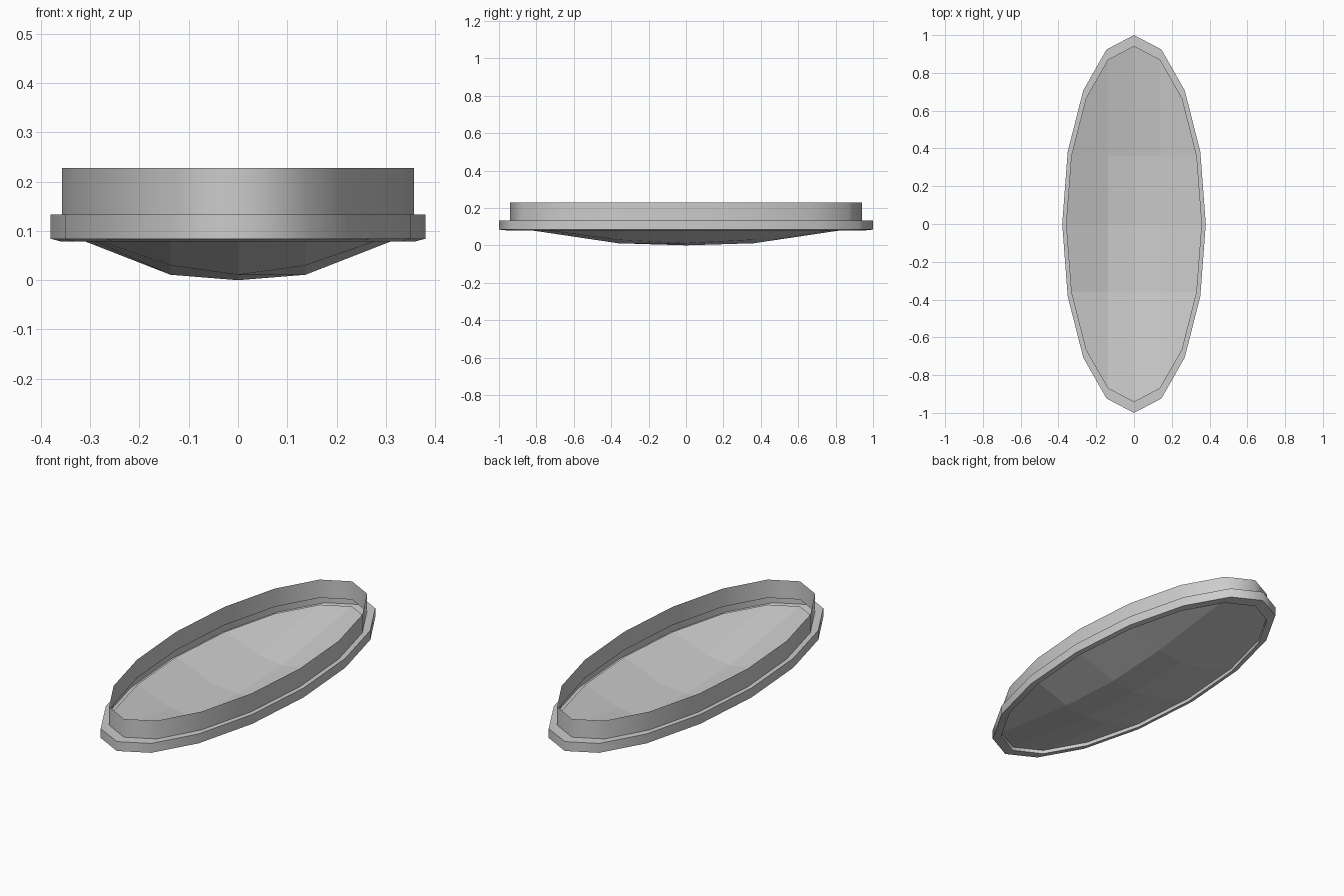
import bpy, bmesh
from math import sin, cos, pi, radians

if "Cube" in bpy.data.objects:
    bpy.data.objects.remove(bpy.data.objects["Cube"])

RX, RY, SIDES = 0.38, 1.0, 16


def ellipse_point(s, k):
    a = 2 * pi * k / SIDES
    return s * RX * cos(a), s * RY * sin(a)


def finish(name, bm):
    me = bpy.data.meshes.new(name)
    bm.to_mesh(me)
    bm.free()
    ob = bpy.data.objects.new(name, me)
    bpy.context.collection.objects.link(ob)
    return ob


# rim: thin upper wall stepping out to a flange, then a lip turned up to the dish
profile = [(0.94, 0.228), (0.94, 0.133), (1.0, 0.133), (1.0, 0.084),
           (0.94, 0.078), (0.94, 0.097)]
bm = bmesh.new()
rings = [[bm.verts.new((*ellipse_point(s, k), z)) for k in range(SIDES)]
         for s, z in profile]
for a, b in zip(rings, rings[1:]):
    for k in range(SIDES):
        n = (k + 1) % SIDES
        bm.faces.new((a[k], b[k], b[n], a[n]))
rim = finish("rim", bm)
bpy.context.view_layer.objects.active = rim
rim.select_set(True)
bpy.ops.object.shade_smooth_by_angle(angle=radians(60))

# dish: 4 x 4 quad grid sagging inside the 16-sided rim
bm = bmesh.new()
depth = {0: 0.0, 1: 0.011, 2: 0.03}


def dish_point(i, j):
    if max(abs(i), abs(j)) < 2:
        return 0.137 * i, 0.362 * j, depth[abs(i) + abs(j)]
    if i == 2:
        k = j
    elif j == 2:
        k = 4 - i
    elif i == -2:
        k = 8 - j
    else:
        k = 12 + i
    return (*ellipse_point(0.94, k), 0.097)


grid = [[bm.verts.new(dish_point(i, j)) for j in range(-2, 3)] for i in range(-2, 3)]
for i in range(4):
    for j in range(4):
        bm.faces.new((grid[i][j], grid[i + 1][j], grid[i + 1][j + 1], grid[i][j + 1]))
finish("dish", bm)
